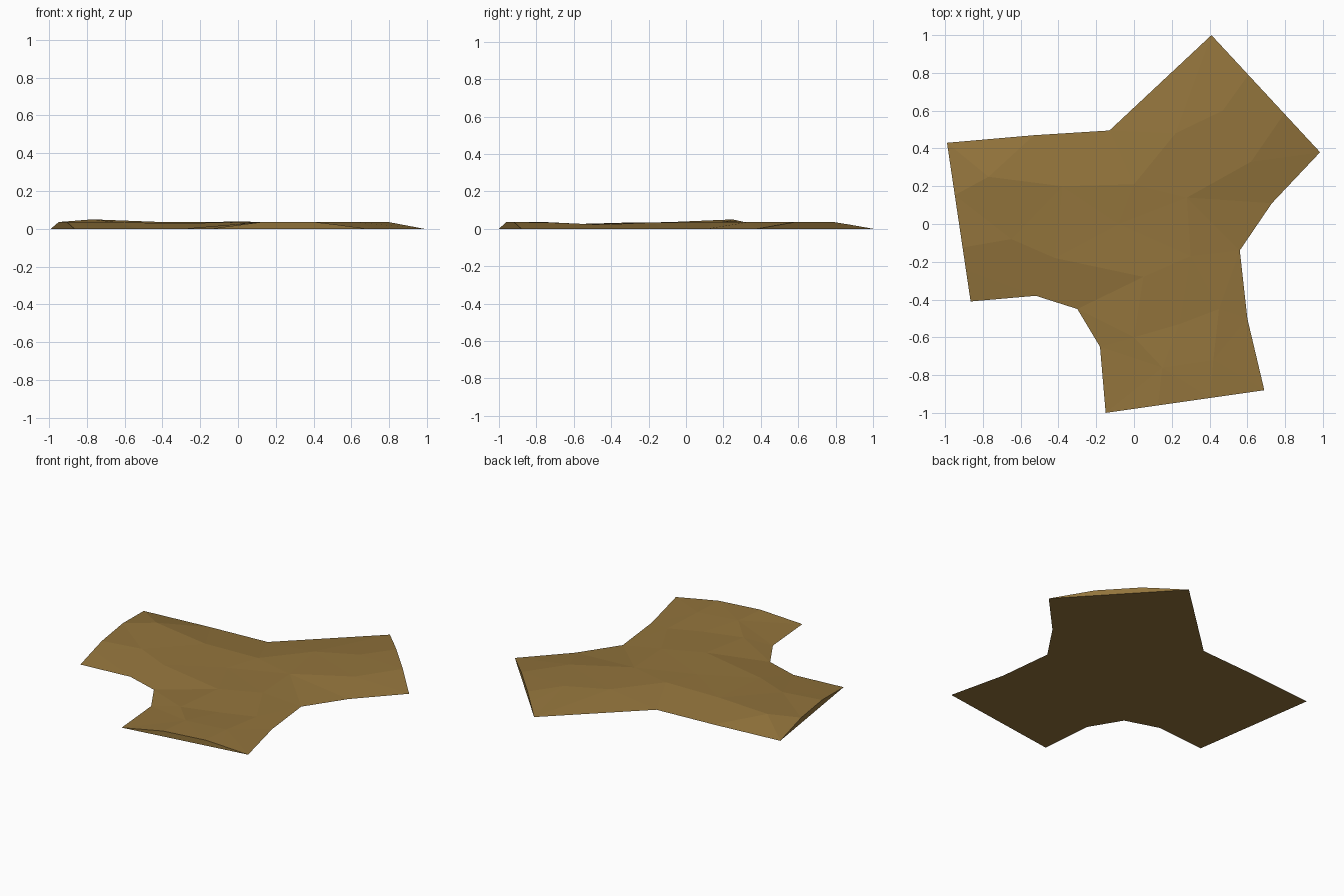
import bpy
import bmesh
from mathutils import Vector
from mathutils.geometry import delaunay_2d_cdt

if "Cube" in bpy.data.objects:
    bpy.data.objects.remove(bpy.data.objects["Cube"])

# Packed earth colour
earth = bpy.data.materials.new("packed_earth")
earth.use_nodes = True
tone = (0.29, 0.175, 0.045, 1)
earth.diffuse_color = tone
shader = earth.node_tree.nodes["Principled BSDF"]
shader.inputs["Base Color"].default_value = tone
shader.inputs["Roughness"].default_value = 1

# Ground-level verges, clockwise; each list runs between two road ends
verges = [
    [(-0.99, 0.43), (-0.53, 0.47), (-0.13, 0.495), (0.41, 1)],
    [(0.985, 0.38), (0.73, 0.11), (0.56, -0.14), (0.6, -0.5), (0.69, -0.88)],
    [(-0.15, -1), (-0.18, -0.65), (-0.3, -0.45), (-0.52, -0.38), (-0.865, -0.41)],
]

# Raised points of the worn road surface
bumps = [
    (-0.77, 0.25, 0.05), (-0.38, 0.2, 0.035), (0, 0.21, 0.038),
    (-0.65, -0.08, 0.036), (-0.42, -0.18, 0.03), (-0.08, 0, 0.032),
    (0.28, 0.14, 0.035), (0.22, 0.48, 0.036), (0.47, 0.6, 0.037),
    (0.62, 0.33, 0.035), (0.3, -0.17, 0.034), (0.05, -0.28, 0.034),
    (0.24, -0.53, 0.025), (0, -0.6, 0.025), (0.45, -0.45, 0.022),
    (0.15, -0.76, 0.036), (0.42, -0.72, 0.033),
]

# Outline with a low arch across every road end
outline, caps, base = [], [], []
for i, verge in enumerate(verges):
    start = len(outline)
    outline += [Vector((x, y, 0)) for x, y in verge]
    base += range(start, len(outline))
    a, b = outline[-1], Vector((*verges[(i + 1) % 3][0], 0))
    first = len(outline) - 1
    for t in (0.2, 0.34, 0.67):
        p = a.lerp(b, t)
        p.z = 0.022 if t < 0.3 else 0.036
        outline.append(p)
    caps.append(list(range(first, len(outline) + 1)))
count = len(outline)
points = outline + [Vector(b) for b in bumps]

# Triangulated surface, vertical end caps and flat underside
edges = [(i, (i + 1) % count) for i in range(count)]
result = delaunay_2d_cdt([p.xy for p in points], edges, [], 1, 1e-5)
flat_points, triangles, origins = result[0], result[2], result[3]
bm = bmesh.new()
verts, lookup = [], {}
for p, source in zip(flat_points, origins):
    z = points[source[0]].z if source else 0
    v = bm.verts.new((p.x, p.y, z))
    verts.append(v)
    for s in source:
        lookup[s] = v


def inside(x, y):
    hit = False
    for i, j in edges:
        a, b = outline[i], outline[j]
        if (a.y > y) != (b.y > y):
            if x < a.x + (y - a.y) * (b.x - a.x) / (b.y - a.y):
                hit = not hit
    return hit


for tri in triangles:
    centre = sum((flat_points[k] for k in tri), Vector((0, 0))) / len(tri)
    if inside(centre.x, centre.y):
        bm.faces.new([verts[k] for k in tri])
for cap in caps:
    bm.faces.new([lookup[k % count] for k in cap])
bm.faces.new([lookup[k] for k in base])
bmesh.ops.recalc_face_normals(bm, faces=bm.faces)

mesh = bpy.data.meshes.new("road_junction")
bm.to_mesh(mesh)
bm.free()
mesh.materials.append(earth)
road = bpy.data.objects.new("road_junction", mesh)
bpy.context.collection.objects.link(road)
